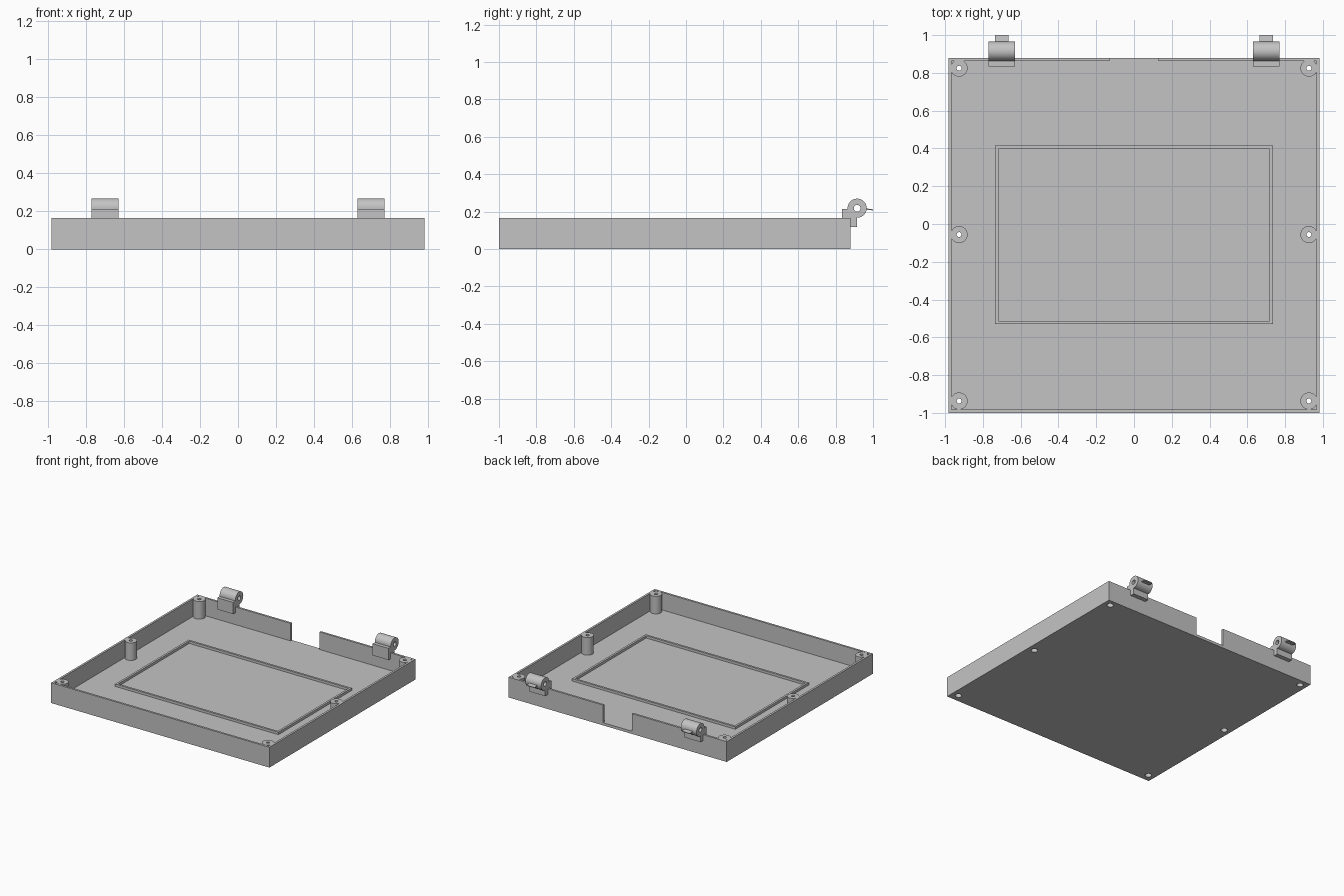
import bpy
import bmesh
import math
from mathutils import Matrix, Vector

default = bpy.data.objects.get("Cube")
if default:
    bpy.data.objects.remove(default, do_unlink=True)

# One plain grey for everything
GREY = (0.55, 0.55, 0.55, 1)
grey = bpy.data.materials.new("light_grey")
grey.use_nodes = True
grey.diffuse_color = GREY
grey.node_tree.nodes["Principled BSDF"].inputs["Base Color"].default_value = GREY


def finish(name, bm):
    bmesh.ops.recalc_face_normals(bm, faces=bm.faces)
    mesh = bpy.data.meshes.new(name)
    bm.to_mesh(mesh)
    bm.free()
    mesh.materials.append(grey)
    obj = bpy.data.objects.new(name, mesh)
    bpy.context.collection.objects.link(obj)
    return obj


def box(name, low, high):
    low, high = Vector(low), Vector(high)
    bm = bmesh.new()
    place = Matrix.Translation((low + high) / 2) @ Matrix.Diagonal((*(high - low), 1))
    bmesh.ops.create_cube(bm, size=1, matrix=place)
    return finish(name, bm)


def cylinder(name, center, radius, length, axis="Z", sides=40):
    bm = bmesh.new()
    turn = Matrix.Rotation(math.pi / 2, 4, "Y") if axis == "X" else Matrix()
    bmesh.ops.create_cone(bm, cap_ends=True, segments=sides, radius1=radius,
                          radius2=radius, depth=length,
                          matrix=Matrix.Translation(center) @ turn)
    return finish(name, bm)


def combine(target, tool, operation):
    """Apply a boolean and remove its tool object."""
    tool.hide_render = True
    mod = target.modifiers.new("combine", "BOOLEAN")
    mod.operation, mod.object, mod.solver = operation, tool, "EXACT"
    bpy.context.view_layer.update()
    graph = bpy.context.evaluated_depsgraph_get()
    mesh = bpy.data.meshes.new_from_object(target.evaluated_get(graph))
    target.modifiers.clear()
    target.data = mesh
    bpy.data.objects.remove(tool, do_unlink=True)


def smooth(obj):
    bpy.ops.object.select_all(action="DESELECT")
    obj.select_set(True)
    bpy.context.view_layer.objects.active = obj
    bpy.ops.object.shade_smooth_by_angle(angle=math.radians(30))


HALF, FRONT, BACK, TOP = 0.983, -1.0, 0.88, 0.165
WALL, FLOOR = 0.017, 0.022

# Open tray with a gap in the back wall
tray = box("tray", (-HALF, FRONT, 0), (HALF, BACK, TOP))
combine(tray, box("hollow", (WALL - HALF, FRONT + WALL, FLOOR),
                  (HALF - WALL, BACK - WALL, 1)), "DIFFERENCE")
combine(tray, box("gap", (-0.13, BACK - 0.05, FLOOR), (0.13, BACK + 0.1, 1)), "DIFFERENCE")

# Screw posts, bored through and widened from below
for side in (-1, 1):
    for y in (-0.937, -0.056, 0.825):
        x = side * 0.926
        combine(tray, cylinder("post", (x, y, TOP / 2 + 0.005), 0.045, TOP - 0.01), "UNION")
        combine(tray, cylinder("screw_hole", (x, y, 0.1), 0.013, 0.5, sides=24), "DIFFERENCE")
        combine(tray, cylinder("head_recess", (x, y, 0), 0.025, 0.16, sides=24), "DIFFERENCE")
smooth(tray)

# Raised rectangular rim on the floor
rim = box("floor_rim", (-0.735, -0.53, FLOOR - 0.005), (0.735, 0.415, FLOOR + 0.02))
combine(rim, box("rim_opening", (-0.718, -0.513, -1), (0.718, 0.398, 1)), "DIFFERENCE")

# Hinges clipped over the back wall
for label, cx in (("left", 0.7), ("right", -0.7)):
    a, b = cx - 0.071, cx + 0.071
    axis_y, axis_z = 0.915, 0.218
    hinge = cylinder(label + "_hinge", (cx, axis_y, axis_z), 0.051, b - a, "X", 48)
    combine(hinge, box("saddle", (a, 0.835, TOP), (b, 0.89, 0.213)), "UNION")
    combine(hinge, box("inner_leg", (a, 0.835, 0.118), (b, BACK - WALL, 0.18)), "UNION")
    combine(hinge, box("outer_leg", (a, BACK, 0.118), (b, axis_y, 0.185)), "UNION")
    combine(hinge, cylinder("pin_hole", (cx, axis_y, axis_z), 0.018, 1, "X", 32), "DIFFERENCE")
    smooth(hinge)

    # Thin tab behind the barrel, tilted slightly down
    tab = box(label + "_hinge_tab", (cx - 0.036, 0.958, 0.211), (cx + 0.036, 1.0, 0.217))
    for v in tab.data.vertices:
        if v.co.y > 0.98:
            v.co.z -= 0.005
